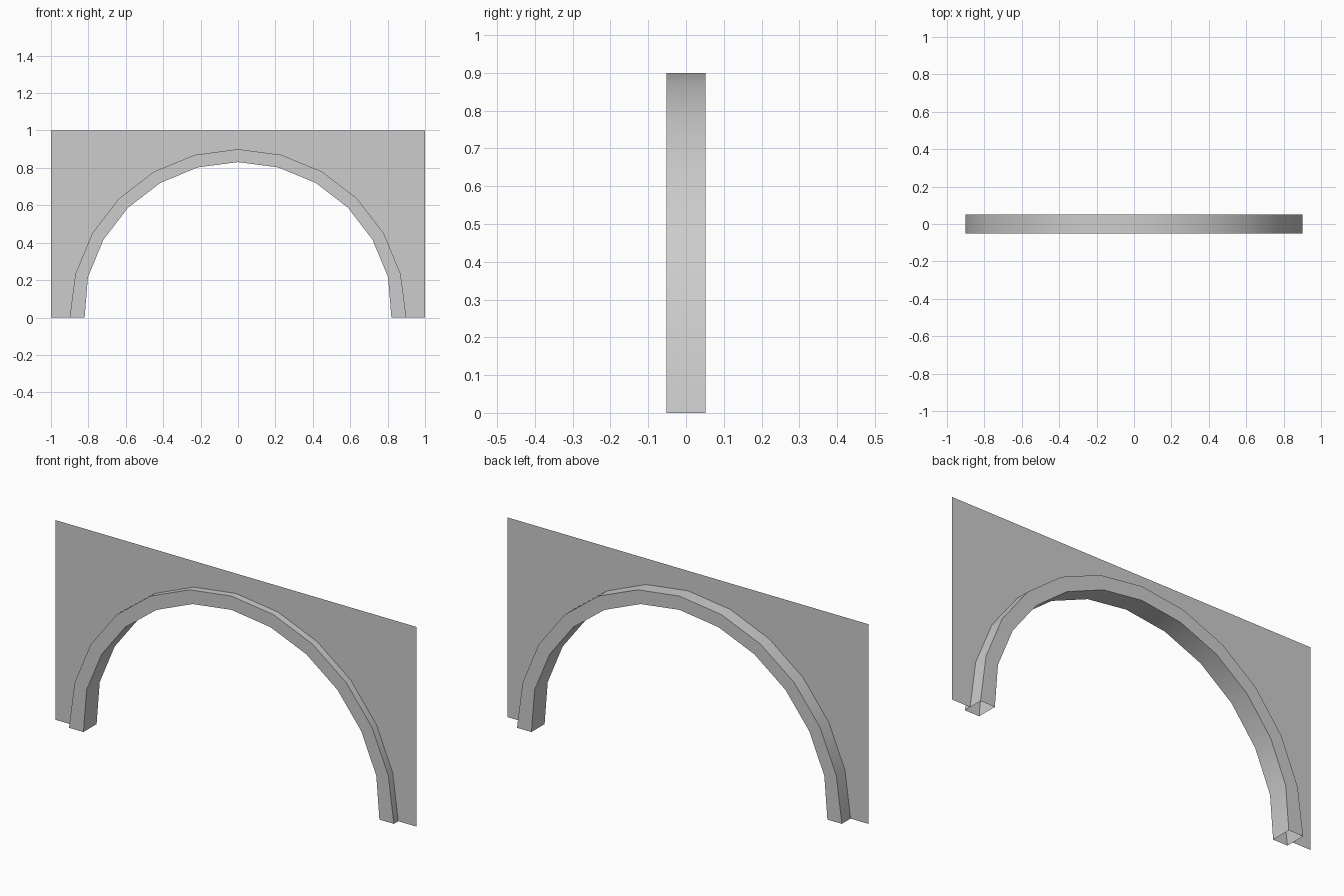
import bpy
import bmesh
from math import cos, sin, pi, radians

if "Cube" in bpy.data.objects:
    bpy.data.objects.remove(bpy.data.objects["Cube"])

SEGMENTS = 12
OUTER, INNER, FOOT = 0.9, 0.831, 0.82   # arch radii; the inner edge narrows at the feet
HALF_DEPTH = 0.052
WALL_Y = -0.017

grey = bpy.data.materials.new("plaster_grey")
grey.use_nodes = True
colour = (0.605, 0.605, 0.605, 1)
grey.diffuse_color = colour
grey.node_tree.nodes["Principled BSDF"].inputs["Base Color"].default_value = colour


def arc(outer):
    """Half-circle of (x, z) points from the left foot over to the right foot."""
    points = []
    for i in range(SEGMENTS + 1):
        a = pi * i / SEGMENTS
        r = OUTER if outer else (FOOT if i in (0, SEGMENTS) else INNER)
        points.append((r * cos(a), r * sin(a)))
    return points


def add_object(name, bm):
    mesh = bpy.data.meshes.new(name)
    bm.to_mesh(mesh)
    bm.free()
    mesh.materials.append(grey)
    obj = bpy.data.objects.new(name, mesh)
    bpy.context.collection.objects.link(obj)
    return obj


# Thin wall panel: upright strips from the arch up to the straight top edge
bm = bmesh.new()
columns = []
for x, z in [(1, 0)] + arc(True) + [(-1, 0)]:
    columns.append((bm.verts.new((x, WALL_Y, z)), bm.verts.new((x, WALL_Y, 1))))
for (low_a, top_a), (low_b, top_b) in zip(columns, columns[1:]):
    bm.faces.new((low_b, low_a, top_a, top_b))
add_object("wall_panel", bm)

# Arch trim: rectangular section swept round the arc, open at the feet
bm = bmesh.new()
rings = []
for (ox, oz), (ix, iz) in zip(arc(True), arc(False)):
    section = [(ox, -HALF_DEPTH, oz), (ox, HALF_DEPTH, oz),
               (ix, HALF_DEPTH, iz), (ix, -HALF_DEPTH, iz)]
    rings.append([bm.verts.new(p) for p in section])
for a, b in zip(rings, rings[1:]):
    for k in range(4):
        n = (k + 1) % 4
        bm.faces.new((a[k], a[n], b[n], b[k]))
bmesh.ops.recalc_face_normals(bm, faces=bm.faces[:])
# Outer band must face away from the opening
bm.faces.ensure_lookup_table()
band = bm.faces[0]
if band.normal.dot(band.calc_center_median()) < 0:
    bmesh.ops.reverse_faces(bm, faces=bm.faces[:])
trim = add_object("arch_trim", bm)

bpy.ops.object.select_all(action="DESELECT")
trim.select_set(True)
bpy.context.view_layer.objects.active = trim
bpy.ops.object.shade_smooth_by_angle(angle=radians(30))
